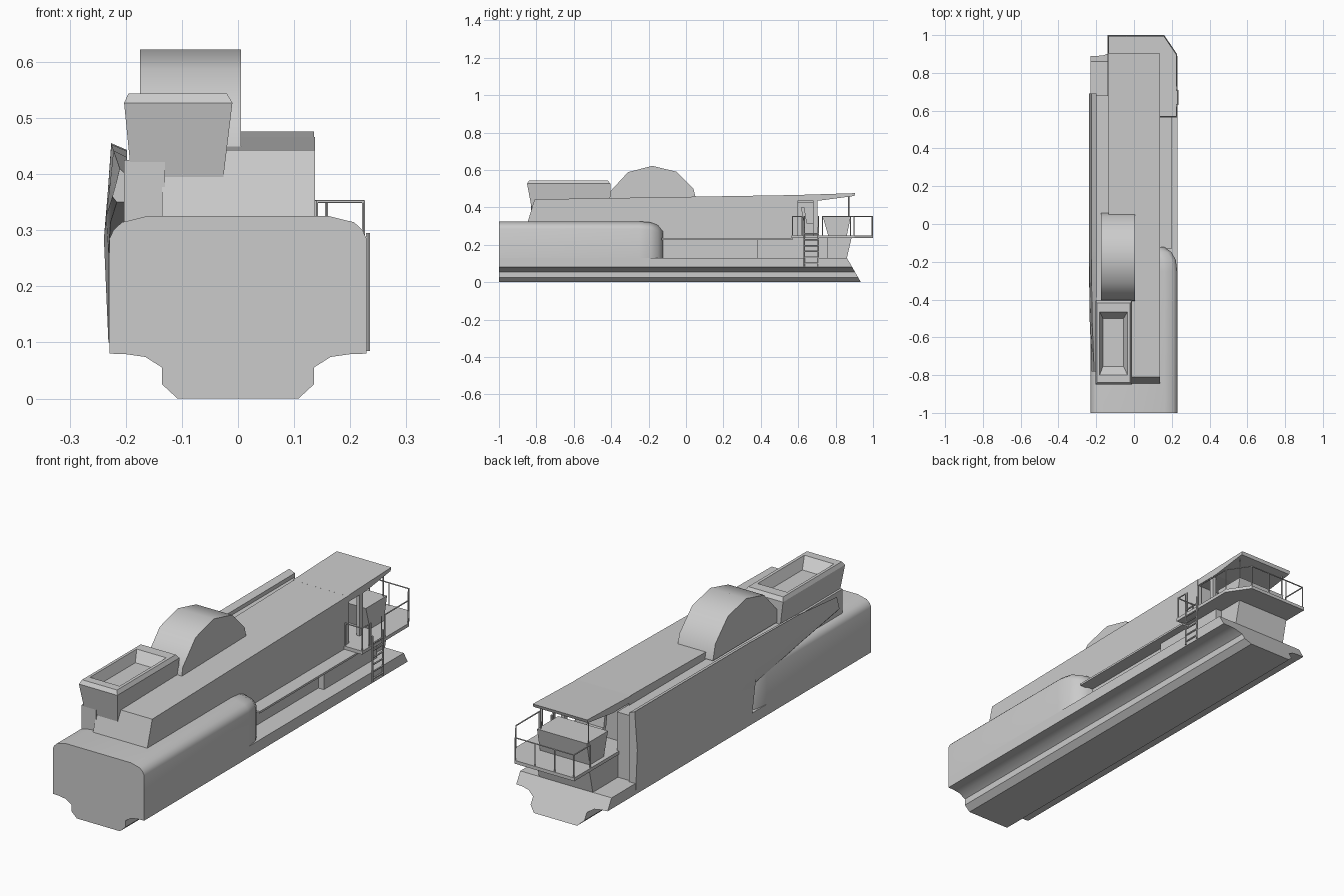
import bpy, bmesh, math
from mathutils import Vector

cube = bpy.data.objects.get("Cube")
if cube:
    bpy.data.objects.remove(cube, do_unlink=True)

gray = bpy.data.materials.new("plain_gray")
gray.use_nodes = True
gray.diffuse_color = (0.6, 0.6, 0.6, 1)
gray.node_tree.nodes["Principled BSDF"].inputs["Base Color"].default_value = (0.6, 0.6, 0.6, 1)


def finish(name, bm, smooth=False):
    bmesh.ops.recalc_face_normals(bm, faces=bm.faces[:])
    mesh = bpy.data.meshes.new(name)
    bm.to_mesh(mesh)
    bm.free()
    mesh.materials.append(gray)
    ob = bpy.data.objects.new(name, mesh)
    bpy.context.collection.objects.link(ob)
    if smooth:
        bpy.ops.object.select_all(action='DESELECT')
        ob.select_set(True)
        bpy.context.view_layer.objects.active = ob
        bpy.ops.object.shade_smooth_by_angle(angle=math.radians(40))
    return ob


def loft(name, rings, smooth=False):
    """Skin matching rings of points and cap both ends."""
    bm = bmesh.new()
    rows = [[bm.verts.new(p) for p in ring] for ring in rings]
    n = len(rows[0])
    for a, b in zip(rows, rows[1:]):
        for i in range(n):
            j = (i + 1) % n
            bm.faces.new((a[i], a[j], b[j], b[i]))
    bm.faces.new(rows[0])
    bm.faces.new(rows[-1])
    return finish(name, bm, smooth)


def side_prism(name, profile, x0, x1, smooth=False):
    return loft(name, [[(x, y, z) for y, z in profile] for x in (x0, x1)], smooth)


def plan_prism(name, plan, z0, z1):
    return loft(name, [[(x, y, z) for x, y in plan] for z in (z0, z1)])


def box(name, x0, x1, y0, y1, z0, z1):
    return plan_prism(name, [(x0, y0), (x1, y0), (x1, y1), (x0, y1)], z0, z1)


def bars(name, segments, r=0.003):
    """Square-section bars between pairs of points, joined in one mesh."""
    bm = bmesh.new()
    for a, b in segments:
        a, b = Vector(a), Vector(b)
        d = b - a
        made = bmesh.ops.create_cone(bm, cap_ends=True, segments=6, radius1=r,
                                     radius2=r, depth=d.length)
        rot = d.to_track_quat('Z', 'Y').to_matrix()
        for v in made["verts"]:
            v.co = rot @ v.co + (a + b) / 2
    return finish(name, bm)


# Keel hull with a raked stern
half = [(0.108, 0), (0.135, 0.025), (0.135, 0.055), (0.165, 0.074), (0.2, 0.079),
        (0.229, 0.08), (0.229, 0.13)]
hull = [(x, z) for x, z in half] + [(-x, z) for x, z in reversed(half)]
loft("hull", [[(x, -1, z) for x, z in hull],
              [(x, 0.935 - 0.577 * z, z) for x, z in hull]], True)

# Rounded front body that curves in at its rear end
half = [(0.229, 0.1), (0.229, 0.285), (0.222, 0.3), (0.207, 0.314), (0.162, 0.325)]
section = half + [(-x, z) for x, z in reversed(half)]
stations = [(-1, 0, 0), (-0.25, 0, 0), (-0.19, 0.008, 0.005),
            (-0.15, 0.03, 0.02), (-0.122, 0.068, 0.045)]
loft("front_body", [[(math.copysign(abs(x) - inset, x), y, z - (drop if z > 0.2 else 0))
                     for x, z in section] for y, inset, drop in stations], True)

# Main house and its overhanging roof
side_prism("house", [(-0.85, 0.31), (-0.81, 0.443), (0.6, 0.466), (0.6, 0.13),
                     (-0.2, 0.13), (-0.2, 0.31)], -0.135, 0.137)
side_prism("roof_overhang", [(0.59, 0.466), (0.905, 0.476), (0.9, 0.461),
                             (0.72, 0.437), (0.59, 0.437)], -0.138, 0.135)
box("left_side_box", -0.203, -0.13, -0.83, 0.68, 0.12, 0.425)

# Side panel tapering toward the front
stations = [(0.69, 0.1, 0.455, 0), (-0.14, 0.1, 0.453, 0), (-0.16, 0.26, 0.452, 0),
            (-0.5, 0.315, 0.442, 0.004), (-0.78, 0.35, 0.41, 0.015)]
rings = []
for y, lo, hi, inset in stations:
    mid = max(0.285, lo + 0.01)
    rings.append([(-0.198, y, lo), (-0.231 + inset, y, lo), (-0.239 + inset, y, mid),
                  (-0.232 + inset, y, (mid + hi) / 2), (-0.226 + inset, y, hi),
                  (-0.198, y, hi - 0.012)])
loft("left_side_panel", rings, True)

# Wheel hump
side_prism("top_hump", [(-0.41, 0.43), (-0.405, 0.485), (-0.31, 0.588), (-0.18, 0.622),
                        (-0.05, 0.59), (0.04, 0.5), (0.057, 0.43)], -0.175, 0.005, True)


# Flared hopper with a sunken tray
def rect(x0, x1, y0, y1, z):
    return [(x0, y0, z), (x1, y0, z), (x1, y1, z), (x0, y1, z)]


loft("hopper", [rect(-0.19, -0.026, -0.825, -0.4, 0.395),
                rect(-0.203, -0.01, -0.85, -0.405, 0.527),
                rect(-0.195, -0.02, -0.838, -0.418, 0.544),
                rect(-0.182, -0.034, -0.8, -0.465, 0.544),
                rect(-0.165, -0.055, -0.755, -0.5, 0.5)])

# Right side shelf over a recess
box("side_shelf", 0.13, 0.2, -0.13, 0.57, 0.226, 0.235)
box("side_locker", 0.13, 0.165, 0.38, 0.76, 0.12, 0.235)

# Rear platform and the base that carries it
side_prism("platform_base", [(0.55, 0.12), (0.858, 0.12), (0.885, 0.236), (0.55, 0.236)],
           -0.135, 0.135)
plan_prism("rear_platform", [(-0.14, 0.59), (-0.14, 1), (0.16, 1), (0.228, 0.9),
                             (0.228, 0.565), (0.13, 0.565)], 0.235, 0.25)

# Console and seat in the open cab
side_prism("rear_console", [(0.76, 0.25), (0.86, 0.25), (0.882, 0.355), (0.73, 0.355)],
           -0.12, 0.13)
box("seat_base", -0.04, 0.04, 0.635, 0.7, 0.25, 0.315)
side_prism("seat_back", [(0.63, 0.31), (0.648, 0.31), (0.632, 0.4), (0.615, 0.4)], -0.04, 0.04)
box("roof_post", 0.118, 0.134, 0.68, 0.703, 0.25, 0.45)
bars("rear_roof_posts", [((x, 0.87, 0.35), (x, 0.87, 0.465)) for x in (-0.12, 0.12)])

# Railing around the platform
rail_paths = [[(0.14, 0.57), (0.224, 0.57), (0.224, 0.62)],
              [(0.224, 0.73), (0.224, 0.898), (0.158, 0.996), (0.06, 0.996),
               (-0.04, 0.996), (-0.135, 0.996), (-0.135, 0.88)]]
segments = []
for path in rail_paths:
    segments += [((*p, 0.24), (*p, 0.353)) for p in path]
    segments += [((*p, 0.351), (*q, 0.351)) for p, q in zip(path, path[1:])]
bars("platform_railing", segments)

# Boarding ladder
ladder = [((0.232, y, 0.085), (0.232, y, 0.295)) for y in (0.632, 0.708)]
ladder += [((0.232, 0.632, z), (0.232, 0.708, z))
           for z in [0.1 + 0.032 * i for i in range(6)]]
bars("boarding_ladder", ladder, 0.004)
bars("ladder_handles", [((0.224, y, 0.24), (0.224, y, 0.353)) for y in (0.632, 0.708)])
